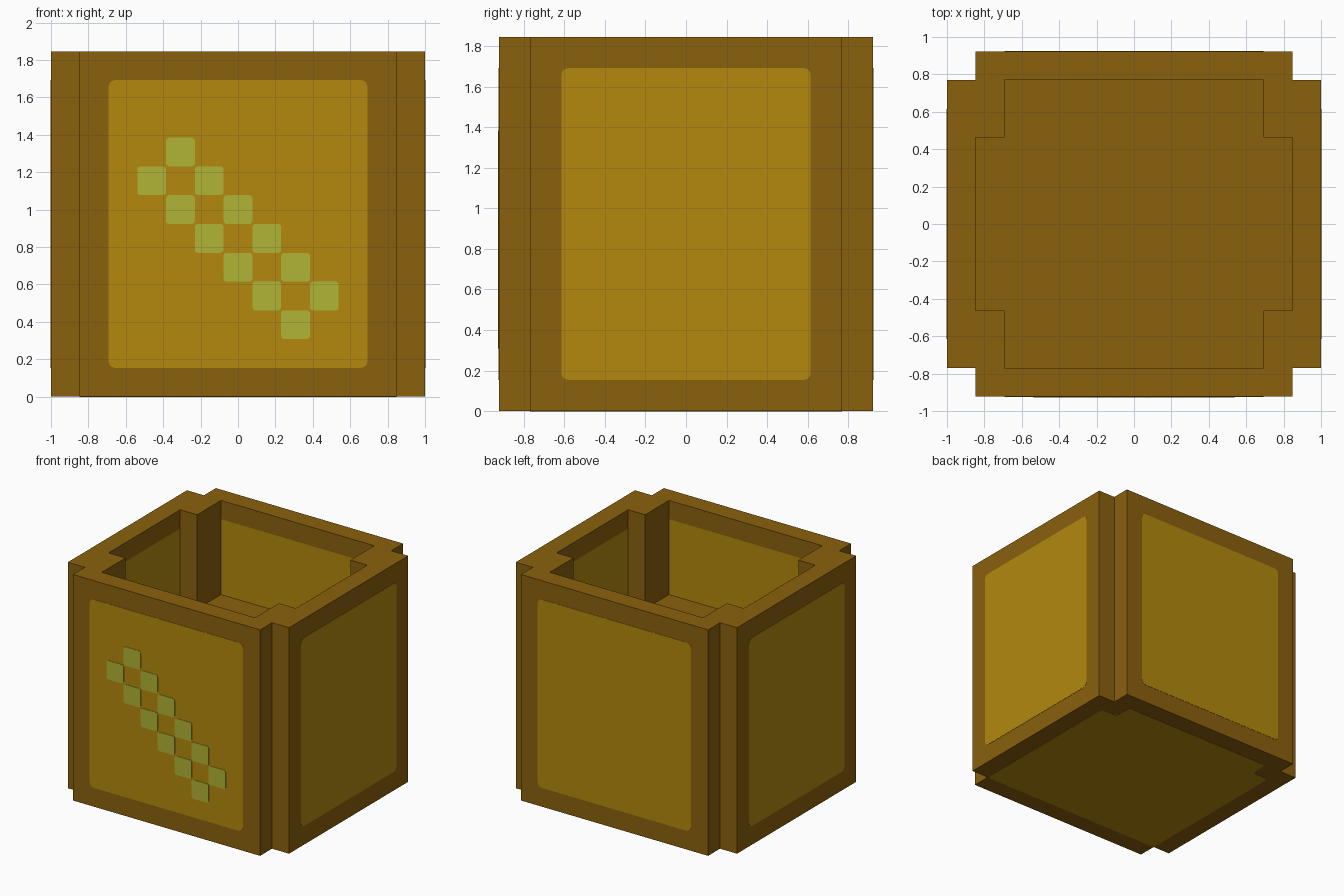
import bpy, bmesh
from math import radians
from mathutils import Euler, Vector

if "Cube" in bpy.data.objects:
    bpy.data.objects.remove(bpy.data.objects["Cube"], do_unlink=True)

U = 2 / 13  # grid unit: the box is 13 x 12 x 12 units


def material(name, rgb):
    lin = [c / 12.92 if c <= 0.04045 else ((c + 0.055) / 1.055) ** 2.4
           for c in (v / 255 for v in rgb)]
    m = bpy.data.materials.new(name)
    m.use_nodes = True
    m.diffuse_color = (*lin, 1)
    m.node_tree.nodes["Principled BSDF"].inputs["Base Color"].default_value = (*lin, 1)
    return m


BROWN = material("brown frame", (138, 97, 13))
GOLD = material("golden panel", (179, 137, 13))
GREEN = material("lime tile", (177, 179, 53))


def finish(bm, name, mats):
    me = bpy.data.meshes.new(name)
    bm.to_mesh(me)
    bm.free()
    for m in mats:
        me.materials.append(m)
    ob = bpy.data.objects.new(name, me)
    bpy.context.collection.objects.link(ob)
    return ob


def cross(X, Y, x, y):
    """Plus-shaped outline: arms reach X and Y, corners notched in to (x, y)."""
    return [(X, y), (x, y), (x, Y), (-x, Y), (-x, y), (-X, y),
            (-X, -y), (-x, -y), (-x, -Y), (x, -Y), (x, -y), (X, -y)]


# Box body: outer wall, rim, inner wall and raised floor in one surface
outer, inner = cross(6.5, 6, 5.5, 5), cross(5.5, 5, 4.5, 3)
bm = bmesh.new()
rings = [[bm.verts.new((px * U, py * U, z * U)) for px, py in line]
         for line, z in ((outer, 0), (outer, 12), (inner, 12), (inner, 11), (inner, 7))]
for level, (a, b) in enumerate(zip(rings, rings[1:])):
    for i in range(12):
        j = (i + 1) % 12
        f = bm.faces.new((a[i], a[j], b[j], b[i]))
        # the four long inner walls are golden below the top border
        if level == 3 and i in (2, 5, 8, 11):
            f.material_index = 1
bm.faces.new(rings[0][::-1])
bm.faces.new(rings[-1])
finish(bm, "box_body", (BROWN, GOLD))


def plates(name, outlines, mat, location, rotation, height, radius):
    """Thin rounded plates drawn in local XY, facing local +Z."""
    bm = bmesh.new()
    for line in outlines:
        bm.faces.new([bm.verts.new((px * U, py * U, -0.002)) for px, py in line])
    bmesh.ops.bevel(bm, geom=bm.verts[:], offset=radius, segments=3,
                    profile=0.5, affect='VERTICES')
    ext = bmesh.ops.extrude_face_region(bm, geom=bm.faces[:])
    bmesh.ops.translate(bm, vec=(0, 0, height + 0.002),
                        verts=[v for v in ext["geom"] if isinstance(v, bmesh.types.BMVert)])
    bmesh.ops.recalc_face_normals(bm, faces=bm.faces[:])
    ob = finish(bm, name, (mat,))
    ob.location = Vector(location) * U
    ob.rotation_euler = Euler([radians(r) for r in rotation])


def rect(x0, y0, x1, y1):
    return [(x0, y0), (x1, y0), (x1, y1), (x0, y1)]


# Golden panels on the four sides
for side, loc, turn, half in (("front", (0, -6, 0), 0, 4.5), ("left", (6.5, 0, 0), 90, 4),
                              ("back", (0, 6, 0), 180, 4.5), ("right", (-6.5, 0, 0), -90, 4)):
    plates(side + "_panel", [rect(-half, 1, half, 11)], GOLD, loc, (90, 0, turn), 0.002, 0.035)

# Underside panel, notched at the two back corners
base = [(-5.5, 5), (-5.5, -4), (-4.5, -4), (-4.5, -5),
        (4.5, -5), (4.5, -4), (5.5, -4), (5.5, 5)]
plates("base_panel", [base], GOLD, (0, 0, 0), (180, 0, 0), 0.002, 0.035)

# Diagonal chequer of tiles on the front: row height -> column centres
rows = {8: (-2,), 7: (-3, -1), 6: (-2, 0), 5: (-1, 1), 4: (0, 2), 3: (1, 3), 2: (2,)}
tiles = [rect(c - 0.5, z, c + 0.5, z + 1) for z, cols in rows.items() for c in cols]
plates("front_tiles", tiles, GREEN, (0, -6, 0), (90, 0, 0), 0.005, 0.016)
